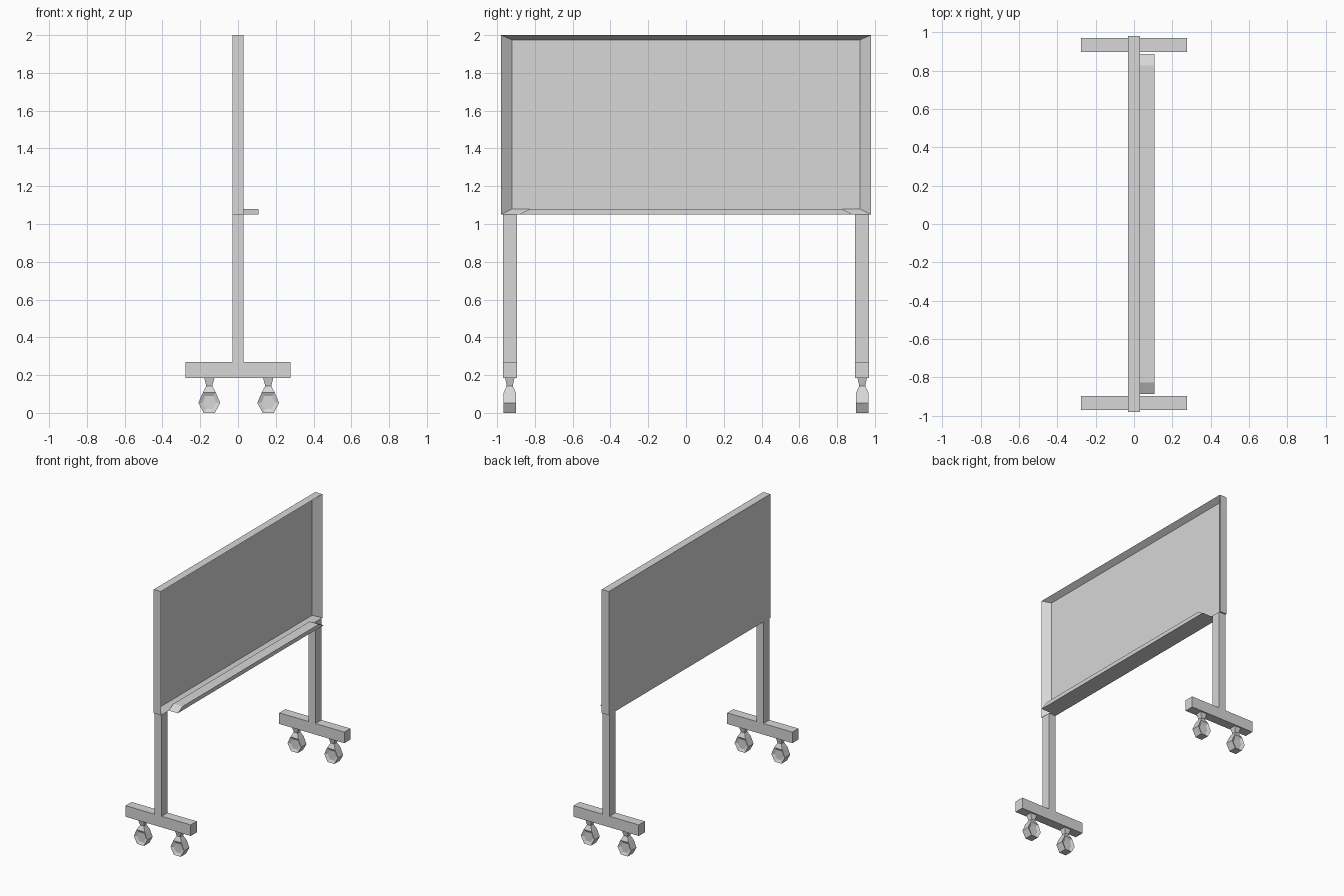
import bpy
import bmesh
from mathutils import Vector

cube = bpy.data.objects.get("Cube")
if cube:
    bpy.data.objects.remove(cube, do_unlink=True)

grey = bpy.data.materials.new("light grey")
grey.use_nodes = True
grey.diffuse_color = (0.68, 0.68, 0.68, 1)
grey.node_tree.nodes["Principled BSDF"].inputs["Base Color"].default_value = (0.68, 0.68, 0.68, 1)


def finish(bm, name):
    mesh = bpy.data.meshes.new(name)
    bm.normal_update()
    bm.to_mesh(mesh)
    bm.free()
    mesh.materials.append(grey)
    obj = bpy.data.objects.new(name, mesh)
    bpy.context.collection.objects.link(obj)
    return obj


def box_mesh(x, y, z):
    """Box between the (low, high) pairs given for each axis."""
    bm = bmesh.new()
    bmesh.ops.create_cube(bm, size=1)
    for v in bm.verts:
        v.co = [pair[c > 0] for pair, c in zip((x, y, z), v.co)]
    bm.normal_update()
    return bm


def face_toward(bm, direction):
    return max(bm.faces, key=lambda f: f.normal.dot(Vector(direction)))


# Board: flat back, framed recess on the +x side
bm = box_mesh((-0.03, 0.03), (-0.98, 0.98), (1.05, 2))
face = face_toward(bm, (1, 0, 0))
bmesh.ops.inset_individual(bm, faces=[face], thickness=0.02)
for v in face.verts:
    v.co = (-0.015, 0.921 if v.co.y > 0 else -0.921, 1.975 if v.co.z > 1.5 else 1.08)
finish(bm, "board")

# Pen tray with sloped ends
bm = box_mesh((0.03, 0.108), (-0.885, 0.885), (1.05, 1.08))
for v in face_toward(bm, (0, 0, 1)).verts:
    v.co.y *= 0.933
finish(bm, "pen_tray")


def caster(name, x, y):
    # Six-sided wheel housing
    bm = bmesh.new()
    outline = [(-0.029, 0), (0.029, 0), (0.058, 0.053),
               (0.034, 0.108), (-0.034, 0.108), (-0.058, 0.053)]
    cap = bm.faces.new([bm.verts.new((px, -0.032, pz)) for px, pz in outline])
    new = bmesh.ops.extrude_face_region(bm, geom=[cap], use_keep_orig=True)["geom"]
    for v in new:
        if isinstance(v, bmesh.types.BMVert):
            v.co.y = 0.032
    bmesh.ops.recalc_face_normals(bm, faces=bm.faces)
    # Top narrows to the neck, then flares into the stem
    top = face_toward(bm, (0, 0, 1))
    for half_x, half_y, z in ((0.016, 0.016, 0.143), (0.027, 0.025, 0.185)):
        top = bmesh.ops.extrude_discrete_faces(bm, faces=[top])["faces"][0]
        for v in top.verts:
            v.co = (half_x if v.co.x > 0 else -half_x, half_y if v.co.y > 0 else -half_y, z)
    bm.normal_update()
    # Sunken hubs on both sides
    hubs = [face_toward(bm, (0, s, 0)) for s in (-1, 1)]
    bmesh.ops.inset_individual(bm, faces=hubs, thickness=0.023, depth=-0.01)
    finish(bm, name).location = (x, y, 0)


# Posts, feet and casters at both ends
for side, s in (("front", -1), ("back", 1)):
    span = sorted((s * 0.896, s * 0.969))
    finish(box_mesh((-0.03, 0.03), span, (0.27, 1.05)), side + "_post")
    finish(box_mesh((-0.277, 0.277), span, (0.185, 0.27)), side + "_foot")
    caster(side + "_right_caster", -0.152, s * 0.933)
    caster(side + "_left_caster", 0.16, s * 0.933)
